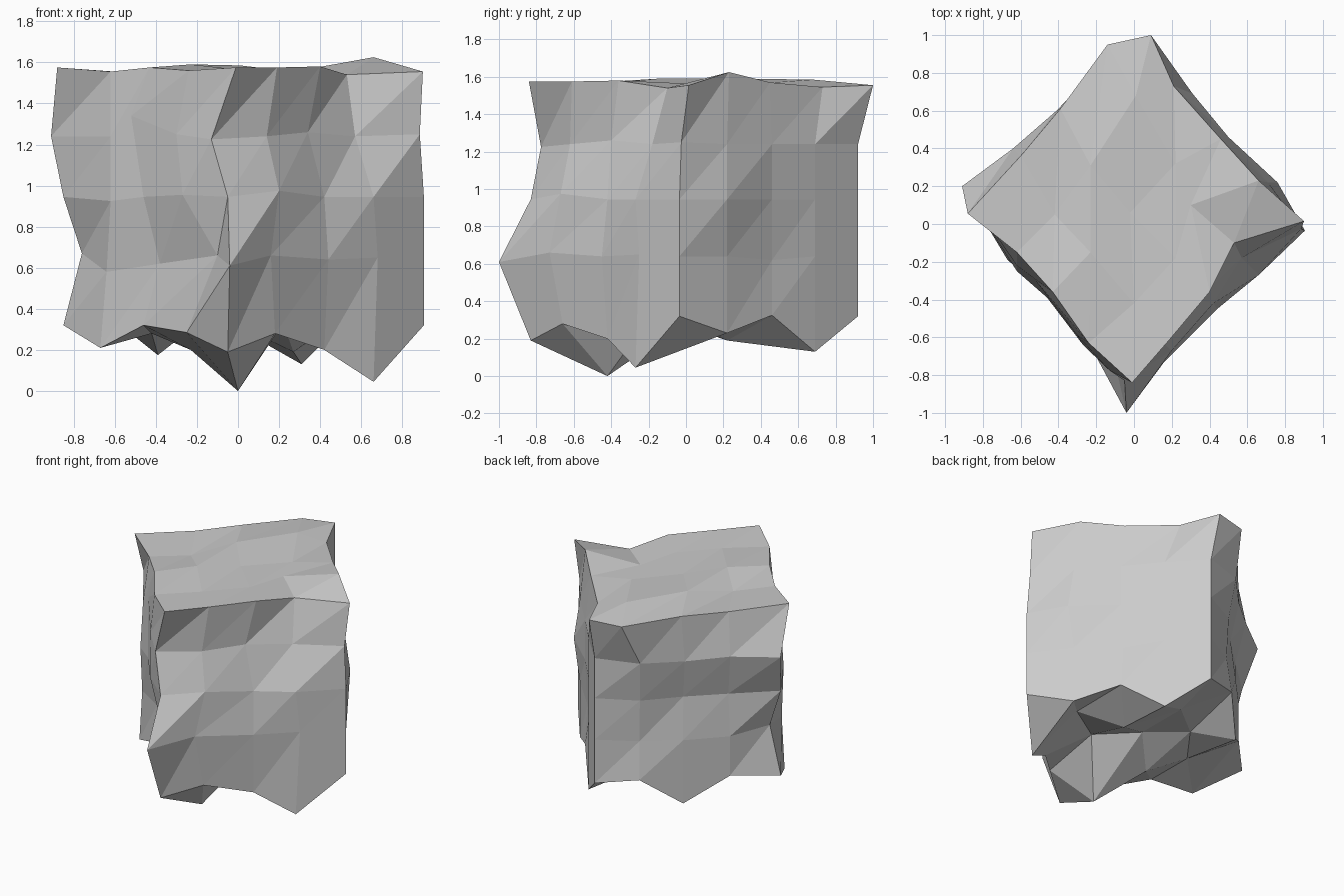
import bpy, bmesh

# Side columns, counter-clockwise from the front corner: x, y, height of lower rim
BELT = [(-.05, -.83, .19), (.18, -.66, .28), (.42, -.42, .2), (.66, -.27, .045),
        (.905, -.035, .32), (.71, .22, .23), (.5, .46, .325), (.31, .69, .13),
        (.1, .92, .32), (-.18, .8, .37), (-.39, .59, .175), (-.61, .36, .35),
        (-.85, .11, .32), (-.67, -.19, .21), (-.46, -.37, .32), (-.25, -.61, .285)]
# Upper rim
RIM = [(-.01, -.84, 1.575), (.19, -.61, 1.575), (.4, -.36, 1.58), (.53, -.1, 1.54),
       (.9, .015, 1.555), (.66, .23, 1.625), (.46, .45, 1.57), (.21, .73, 1.545),
       (.09, 1.0, 1.555), (-.14, .95, 1.545), (-.39, .61, 1.56), (-.6, .36, 1.555),
       (-.88, .055, 1.575), (-.62, -.15, 1.555), (-.43, -.36, 1.575), (-.24, -.63, 1.56)]
# Inner cap points: x, y, top height, underside height
CAP = [[(0, -.42, 1.565, 0), (-.23, -.15, 1.59, .2), (-.42, .05, 1.54, .28)],
       [(.22, -.18, 1.565, .33), (-.02, .06, 1.565, .33), (-.23, .31, 1.59, .3)],
       [(.3, .1, 1.56, .34), (.22, .32, 1.56, .19), (.01, .68, 1.585, .3)]]
UNDER = {(2, 0): (.18, -.12), (2, 1): (.05, -.1), (2, 2): (0, -.18)}
# Dents and bulges: (row, column) -> shift
DENTS = {(1, 0): (-.08, .055, -.015), (1, 1): (-.04, .04, 0), (1, 2): (-.08, .02, .02),
         (1, 3): (-.09, .09, 0), (1, 4): (-.02, .01, .01),
         (1, 9): (-.02, .02, 0), (1, 10): (-.02, .01, -.01), (1, 11): (-.03, .04, .01),
         (1, 12): (-.06, .09, 0), (1, 13): (.05, -.03, 0), (1, 14): (-.06, .07, .1),
         (1, 15): (-.05, .02, .01), (2, 13): (.05, -.06, -.02), (2, 9): (.01, -.02, 0),
         (2, 10): (.02, -.03, 0), (2, 11): (.02, -.01, 0), (2, 1): (.02, -.01, .03),
         (2, 15): (-.02, -.03, .01), (2, 14): (0, -.02, 0),
         (2, 5): (.05, 0, 0), (3, 0): (.01, -.17, -.03), (3, 15): (.15, -.13, .02),
         (3, 1): (-.02, -.07, .02), (3, 2): (.02, -.03, 0), (3, 3): (.02, .02, .01),
         (3, 6): (-.02, 0, -.02), (3, 9): (.02, -.03, 0), (3, 12): (.09, 0, .03),
         (3, 13): (.03, -.01, -.06), (3, 14): (.08, -.03, -.02)}
LEVELS = {1: 1.24, 2: .945, 3: .64}

bm = bmesh.new()

# Four bands of side walls
rings = [[bm.verts.new(p) for p in RIM]]
for row in (1, 2, 3, 4):
    ring = []
    for c, (x, y, low) in enumerate(BELT):
        dx, dy, dz = DENTS.get((row, c), (0, 0, 0))
        ring.append(bm.verts.new((x + dx, y + dy, LEVELS.get(row, low) + dz)))
    rings.append(ring)
for up, lo in zip(rings, rings[1:]):
    for i in range(16):
        j = (i + 1) % 16
        bm.faces.new((lo[i], lo[j], up[j]))
        bm.faces.new((lo[i], up[j], up[i]))


def cap(ring, k, shifts):
    """Fill a 16-point rim with a 4 x 4 grid of triangulated cells."""
    g = {}
    for n in range(5):
        g[n, 0], g[4, n] = ring[n], ring[4 + n]
        g[4 - n, 4], g[0, 4 - n] = ring[8 + n], ring[(12 + n) % 16]
    for a in range(3):
        for b in range(3):
            p = CAP[a][b]
            dx, dy = shifts.get((a, b), (0, 0))
            g[a + 1, b + 1] = bm.verts.new((p[0] + dx, p[1] + dy, p[k]))
    for a in range(4):
        for b in range(4):
            p, q, r, s = g[a, b], g[a + 1, b], g[a + 1, b + 1], g[a, b + 1]
            bm.faces.new((p, q, r))
            bm.faces.new((p, r, s))


# Top surface and underside
cap(rings[0], 2, {})
cap(rings[4], 3, UNDER)
bmesh.ops.recalc_face_normals(bm, faces=bm.faces[:])

mesh = bpy.data.meshes.new("rock_block")
bm.to_mesh(mesh)
bm.free()
bpy.context.collection.objects.link(bpy.data.objects.new("rock_block", mesh))
